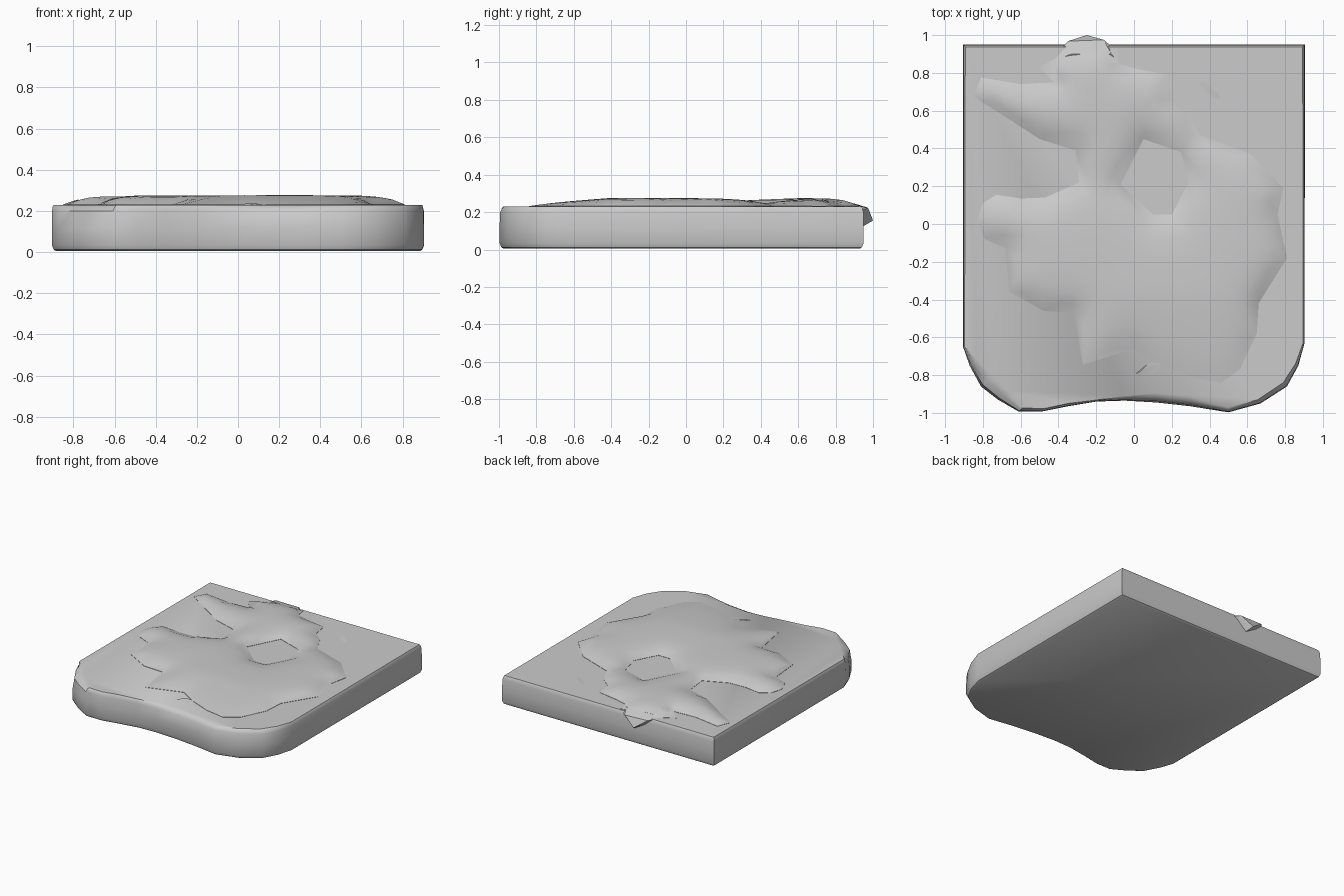
import bpy, bmesh, math
from mathutils import Vector
from mathutils.geometry import delaunay_2d_cdt, intersect_point_line

if "Cube" in bpy.data.objects:
    bpy.data.objects.remove(bpy.data.objects["Cube"])


def make_object(name, bm, angle=35):
    bmesh.ops.recalc_face_normals(bm, faces=bm.faces)
    me = bpy.data.meshes.new(name)
    bm.to_mesh(me)
    bm.free()
    ob = bpy.data.objects.new(name, me)
    bpy.context.collection.objects.link(ob)
    bpy.ops.object.select_all(action='DESELECT')
    ob.select_set(True)
    bpy.context.view_layer.objects.active = ob
    bpy.ops.object.shade_smooth_by_angle(angle=math.radians(angle))
    return ob


# slab: loft of bottom, waist and top outlines (waist x, y, top inset x, y)
OUTLINE = [
    (0.905, 0.95, -.012, -.012), (-0.905, 0.95, .012, -.012),
    (-0.905, -0.65, .008, 0), (-0.87, -0.75, .04, .03), (-0.81, -0.86, .06, .06),
    (-0.72, -0.93, .05, .05), (-0.61, -0.993, .02, .02), (-0.49, -0.993, .01, .015),
    (-0.35, -0.965, 0, .015), (-0.2, -0.94, 0, .008), (-0.05, -0.935, 0, .025),
    (0.12, -0.945, 0, .05), (0.3, -0.965, 0, .05), (0.5, -0.997, 0, .025),
    (0.67, -0.95, -.015, .02), (0.81, -0.86, -.02, .02), (0.87, -0.75, -.015, .01),
    (0.903, -0.63, -.008, 0)]
bm = bmesh.new()
rings = []
for z, inset, lean in ((0.005, 0.022, 0), (0.012, 0.01, 0), (0.035, 0, 0), (0.12, 0, 0),
                       (0.2, 0, 0.15), (0.22, 0, 0.55), (0.23, 0, 1)):
    rings.append([bm.verts.new((x * (1 - inset) + lean * dx, y * (1 - inset) + lean * dy, z))
                  for x, y, dx, dy in OUTLINE])
n = len(OUTLINE)
for a, b in zip(rings, rings[1:]):
    for i in range(n):
        bm.faces.new((a[i], a[(i + 1) % n], b[(i + 1) % n], b[i]))
bm.faces.new(rings[0])
bm.faces.new(rings[-1])
make_object("slab", bm)

# relief: blob outline with a hole, triangulated and raised in the middle
BLOB = [(-.33, .925), (-.09, .925), (-.08, .85), (.02, .82), (.18, .79), (.2, .67), (.28, .6),
        (.35, .47), (.62, .37), (.79, .19), (.76, .05), (.81, -.18), (.66, -.42),
        (.65, -.58), (.56, -.77), (.46, -.84), (.3, -.81), (.13, -.74), (0, -.66),
        (-.27, -.745), (-.32, -.47), (-.48, -.46), (-.66, -.36), (-.68, -.13),
        (-.79, -.08), (-.83, .02), (-.8, .11), (-.73, .155), (-.6, .135), (-.47, .14),
        (-.29, .22), (-.31, .39), (-.5, .45), (-.81, .65), (-.85, .68), (-.81, .775),
        (-.6, .74), (-.42, .75), (-.5, .83)]
HOLE = [(.05, .45), (-.07, .21), (.1, .05), (.2, .05), (.29, .22), (.25, .38)]


def loop_distance(p, loop):
    best = 9.0
    for a, b in zip(loop, loop[1:] + loop[:1]):
        a, b = Vector(a), Vector(b)
        q, t = intersect_point_line(p, a, b)
        q = a.lerp(b, min(max(t, 0), 1))
        best = min(best, (Vector(q[:2]) - p).length)
    return best


def inside(p, loop):
    hit = False
    for (x1, y1), (x2, y2) in zip(loop, loop[1:] + loop[:1]):
        if (y1 > p.y) != (y2 > p.y) and p.x < x1 + (p.y - y1) * (x2 - x1) / (y2 - y1):
            hit = not hit
    return hit


def height(p):
    d = loop_distance(p, BLOB)
    edge = 1 - math.exp(-d / 0.07)
    hole = 1 - math.exp(-loop_distance(p, HOLE) / 0.08)
    front = min(1, 0.15 + max(0, p.y + 0.9) / 0.6)
    return 0.232 + 0.045 * edge * hole * front


pts = [Vector(c) for c in BLOB + HOLE]
nb, nh = len(BLOB), len(HOLE)
edges = [(i, (i + 1) % nb) for i in range(nb)]
edges += [(nb + i, nb + (i + 1) % nh) for i in range(nh)]
STEP = 0.06
for i in range(-15, 16):
    for j in range(-16, 17):
        p = Vector((i * STEP + (j % 2) * STEP / 2, j * STEP))
        if (inside(p, BLOB) and not inside(p, HOLE)
                and min(loop_distance(p, BLOB), loop_distance(p, HOLE)) > 0.025):
            pts.append(p)
vs, _, fs, *_ = delaunay_2d_cdt(pts, edges, [], 0, 1e-5)
bm = bmesh.new()
verts = [bm.verts.new((v.x, v.y, height(v))) for v in vs]
for f in fs:
    c = sum((vs[i] for i in f), Vector((0, 0))) / len(f)
    if inside(c, BLOB) and not inside(c, HOLE):
        bm.faces.new([verts[i] for i in f])
bmesh.ops.delete(bm, geom=[v for v in bm.verts if not v.link_faces], context='VERTS')
# short skirt sinking into the slab
rim = [e for e in bm.edges if e.is_boundary]
ext = bmesh.ops.extrude_edge_only(bm, edges=rim)
for v in ext["geom"]:
    if isinstance(v, bmesh.types.BMVert):
        v.co.z = 0.222
make_object("relief", bm, 50)


def hull(name, points):
    bm = bmesh.new()
    vs = [bm.verts.new(p) for p in points]
    bmesh.ops.convex_hull(bm, input=vs)
    make_object(name, bm, 30)


# tip of the relief that hangs over the back edge
hull("overhang_tip", [(-.44, .86, .228), (-.33, .9, .246), (-.12, .9, .242), (-.08, .86, .228),
                      (-.35, .968, .225), (-.16, .975, .22), (-.25, 1.0, .155),
                      (-.22, .94, .12), (-.36, .94, .215), (-.12, .94, .215)])
# small stray chips on the top
hull("chip_back", [(.33, .74, .228), (.37, .75, .233), (.45, .69, .233), (.46, .64, .228),
                   (.4, .66, .228)])
hull("chip_front", [(0, -.8, .228), (.04, -.775, .236), (.08, -.735, .236), (.15, -.735, .232),
                    (.12, -.8, .228)])
